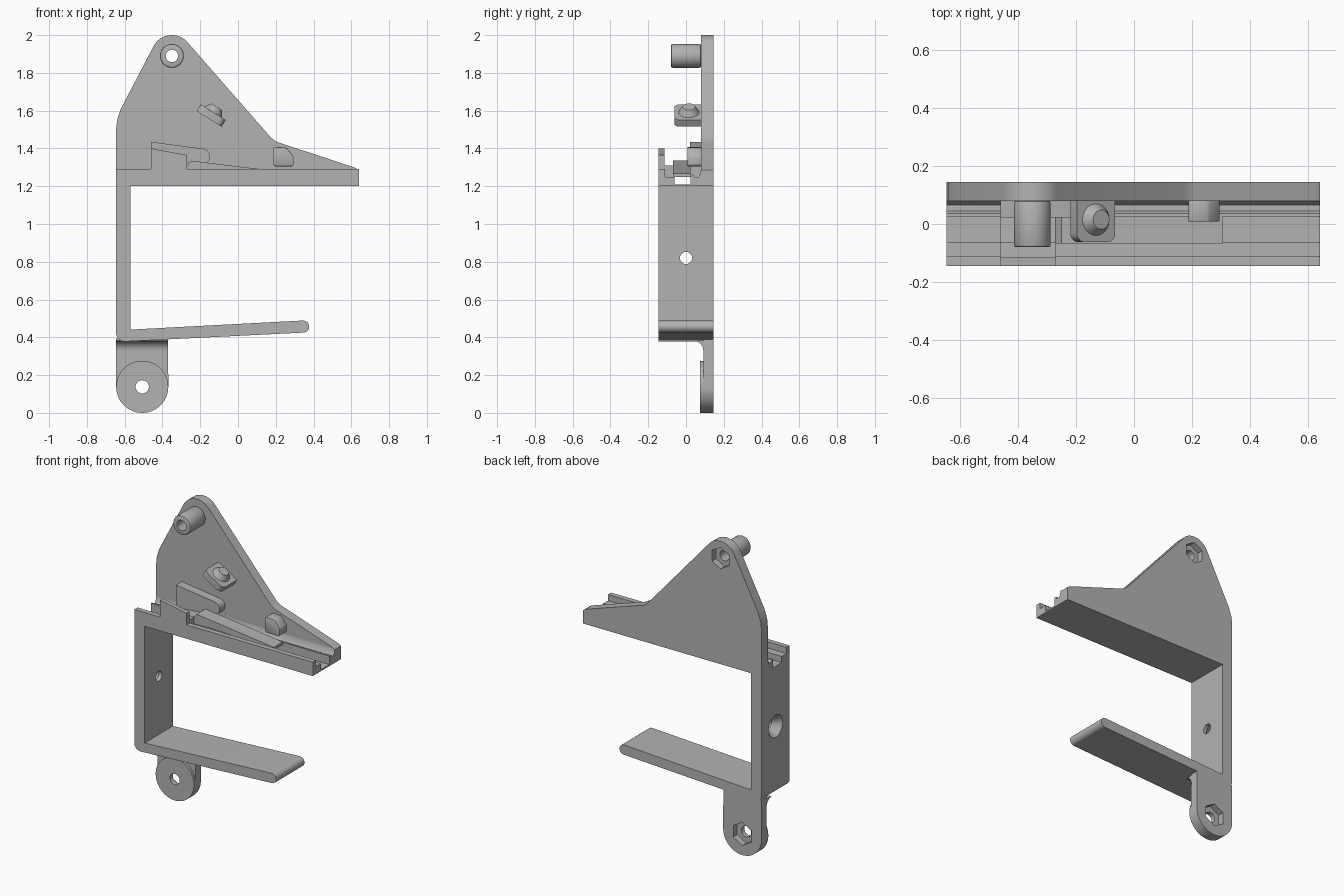
import bpy, bmesh, math
from mathutils import Vector, Matrix

cube = bpy.data.objects.get("Cube")
if cube:
    bpy.data.objects.remove(cube, do_unlink=True)

grey = bpy.data.materials.new("light grey plastic")
grey.use_nodes = True
COLOR = (0.45, 0.45, 0.45, 1)
grey.diffuse_color = COLOR
grey.node_tree.nodes["Principled BSDF"].inputs["Base Color"].default_value = COLOR

FRONT, BACK = -0.145, 0.145     # full depth of the bracket
PLATE = 0.08                    # front face of the rear plate


def finish(name, bm):
    bmesh.ops.recalc_face_normals(bm, faces=bm.faces)
    mesh = bpy.data.meshes.new(name)
    bm.to_mesh(mesh)
    bm.free()
    ob = bpy.data.objects.new(name, mesh)
    bpy.context.collection.objects.link(ob)
    mesh.materials.append(grey)
    return ob


def prism(name, pts, a, b, along="y"):
    """Extrude a profile: (x, z) along y, or (y, z) along x."""
    bm = bmesh.new()
    place = (lambda u, v: (u, a, v)) if along == "y" else (lambda u, v: (a, u, v))
    face = bm.faces.new([bm.verts.new(place(u, v)) for u, v in pts])
    moved = bmesh.ops.extrude_face_region(bm, geom=[face])["geom"]
    step = Vector((0, b - a, 0)) if along == "y" else Vector((b - a, 0, 0))
    bmesh.ops.translate(bm, vec=step, verts=[g for g in moved if isinstance(g, bmesh.types.BMVert)])
    return finish(name, bm)


def arc(cx, cz, r, start, end, n=12):
    angles = [math.radians(start + (end - start) * i / n) for i in range(n + 1)]
    return [(cx + r * math.cos(t), cz + r * math.sin(t)) for t in angles]


def cone(name, start, end, r1, r2, sides=40):
    start, end = Vector(start), Vector(end)
    axis = end - start
    bm = bmesh.new()
    turn = axis.to_track_quat("Z", "Y").to_matrix().to_4x4()
    bmesh.ops.create_cone(bm, cap_ends=True, segments=sides, radius1=r1, radius2=r2,
                          depth=axis.length,
                          matrix=Matrix.Translation((start + end) / 2) @ turn)
    return finish(name, bm)


def cut(ob, *cutters):
    for c in cutters:
        mod = ob.modifiers.new("cut", "BOOLEAN")
        mod.operation, mod.solver, mod.object = "DIFFERENCE", "EXACT", c
    bake(ob)
    for c in cutters:
        bpy.data.objects.remove(c, do_unlink=True)


def bake(ob):
    bpy.context.view_layer.update()
    result = ob.evaluated_get(bpy.context.evaluated_depsgraph_get())
    mesh = bpy.data.meshes.new_from_object(result)
    ob.modifiers.clear()
    ob.data = mesh


def bevel(ob, width, segments=3):
    mod = ob.modifiers.new("round", "BEVEL")
    mod.width, mod.segments = width, segments
    bake(ob)


def bolt_cutters(x, z, r, hex_r):
    """Through hole plus hexagonal nut pocket in the rear."""
    return (cone("hole", (x, -0.3, z), (x, 0.3, z), r, r),
            cone("nut_pocket", (x, 0.105, z), (x, 0.2, z), hex_r, hex_r, 6))


# Rear plate with rounded peak
TOP = (-0.35, 1.89)
plate = prism("rear_plate", [(-0.645, 1.2), (-0.645, 1.5), (-0.64, 1.55), (-0.62, 1.61)]
              + arc(*TOP, 0.11, 153, 40, 20)
              + [(0.175, 1.457), (0.205, 1.435), (0.62, 1.298), (0.64, 1.285), (0.64, 1.2)],
              PLATE, BACK)
cut(plate, *bolt_cutters(*TOP, 0.033, 0.07))

# Hollow upper post
post = cone("upper_post", (TOP[0], -0.08, TOP[1]), (TOP[0], PLATE, TOP[1]), 0.063, 0.063)
bevel(post, 0.008, 2)
cut(post, cone("hole", (TOP[0], -0.3, TOP[1]), (TOP[0], 0.3, TOP[1]), 0.033, 0.033))

# Upright and lower arm in one bent strip, with a countersunk screw hole
frame = prism("upright_and_lower_arm",
              [(-0.57, 1.2), (-0.645, 1.2)] + arc(-0.6, 0.423, 0.045, 180, 270, 8)
              + arc(0.345, 0.457, 0.032, -87, 93) + [(-0.57, 0.441)], FRONT, BACK)
cut(frame, cone("hole", (-0.8, 0, 0.82), (-0.4, 0, 0.82), 0.032, 0.032),
    cone("countersink", (-0.655, 0, 0.82), (-0.59, 0, 0.82), 0.08, 0.03))

# Lower tab with round boss and fillet under the arm
EYE = (-0.507, 0.138)
tab = prism("lower_tab", [(-0.37, 0.395), (-0.645, 0.395)] + arc(*EYE, 0.138, 180, 360, 28),
            0.092, BACK)
cut(tab, *bolt_cutters(*EYE, 0.035, 0.075))
boss = cone("lower_boss", (EYE[0], 0.075, EYE[1]), (EYE[0], 0.093, EYE[1]), 0.138, 0.138, 56)
cut(boss, cone("hole", (EYE[0], 0, EYE[1]), (EYE[0], 0.2, EYE[1]), 0.035, 0.035))
prism("tab_fillet", [(0.1, 0.385)] + arc(0.042, 0.33, 0.05, 90, 0, 8) + [(0.1, 0.33)],
      -0.645, -0.37, "x")

# Grooved deck
prism("grooved_deck", [(FRONT, 1.2), (FRONT, 1.29), (-0.112, 1.29), (-0.112, 1.25),
                       (-0.062, 1.25), (-0.062, 1.21), (0.025, 1.21), (0.025, 1.265),
                       (0.037, 1.265), (0.045, 1.25), (0.065, 1.25), (0.075, 1.265),
                       (PLATE, 1.29), (PLATE, 1.2)], -0.645, 0.64, "x")

# Raised front guide and its inner step
prism("front_guide", [(-0.46, 1.28), (-0.46, 1.4), (-0.27, 1.365), (-0.27, 1.28)], FRONT, -0.115)
prism("guide_step", [(-0.46, 1.24), (-0.46, 1.31), (-0.27, 1.31), (-0.27, 1.24)], -0.12, -0.062)

# Rear guide with rounded end
prism("rear_guide", [(-0.46, 1.25), (-0.46, 1.435)] + arc(-0.19, 1.357, 0.042, 80, -95)
      + [(-0.27, 1.325), (-0.27, 1.25)], 0.022, PLATE)

# Sloping spring tongue above the channel
prism("sloping_tongue", [(-0.46, 1.265), (-0.46, 1.29), (-0.27, 1.305), (-0.25, 1.335),
                         (0.305, 1.268), (0.305, 1.25), (-0.1, 1.27)], -0.068, 0.025)

# Tilted shelf with tapered button
tilt = math.radians(-32)
along = Vector((math.cos(tilt), 0, math.sin(tilt)))
up = Vector((-along.z, 0, along.x))
center = Vector((-0.142, 0, 1.574))
corners = [center + along * s * 0.078 + up * t * 0.021
           for s, t in ((-1, -1), (1, -1), (1, 1), (-1, 1))]
shelf = prism("tilted_shelf", [(c.x, c.z) for c in corners], -0.062, PLATE)
mod = shelf.modifiers.new("round", "BEVEL")
mod.width, mod.segments, mod.limit_method = 0.03, 4, "WEIGHT"
weight = shelf.data.attributes.new("bevel_weight_edge", "FLOAT", "EDGE")
for e in shelf.data.edges:
    a, b = (shelf.data.vertices[i].co for i in e.vertices)
    if max(a.y, b.y) < 0 and abs((b - a).normalized().dot(up)) > 0.9:
        weight.data[e.index].value = 1
bake(shelf)
base = center + Vector((0, 0.015, 0)) + up * 0.02
cone("shelf_button", base, base + up * 0.035, 0.055, 0.033)

# Small tapered stop peg
peg = prism("stop_peg", [(0.187, 1.315), (0.197, 1.305), (0.285, 1.305), (0.295, 1.315),
                         (0.295, 1.355), (0.262, 1.398), (0.25, 1.405), (0.197, 1.408),
                         (0.187, 1.4)], 0.008, PLATE)
bevel(peg, 0.004, 2)

# Smooth the curved faces, keep edges crisp
bpy.ops.object.select_all(action="DESELECT")
for ob in bpy.context.collection.objects:
    if ob.type == "MESH":
        ob.select_set(True)
        bpy.context.view_layer.objects.active = ob
bpy.ops.object.shade_smooth_by_angle(angle=math.radians(30))
